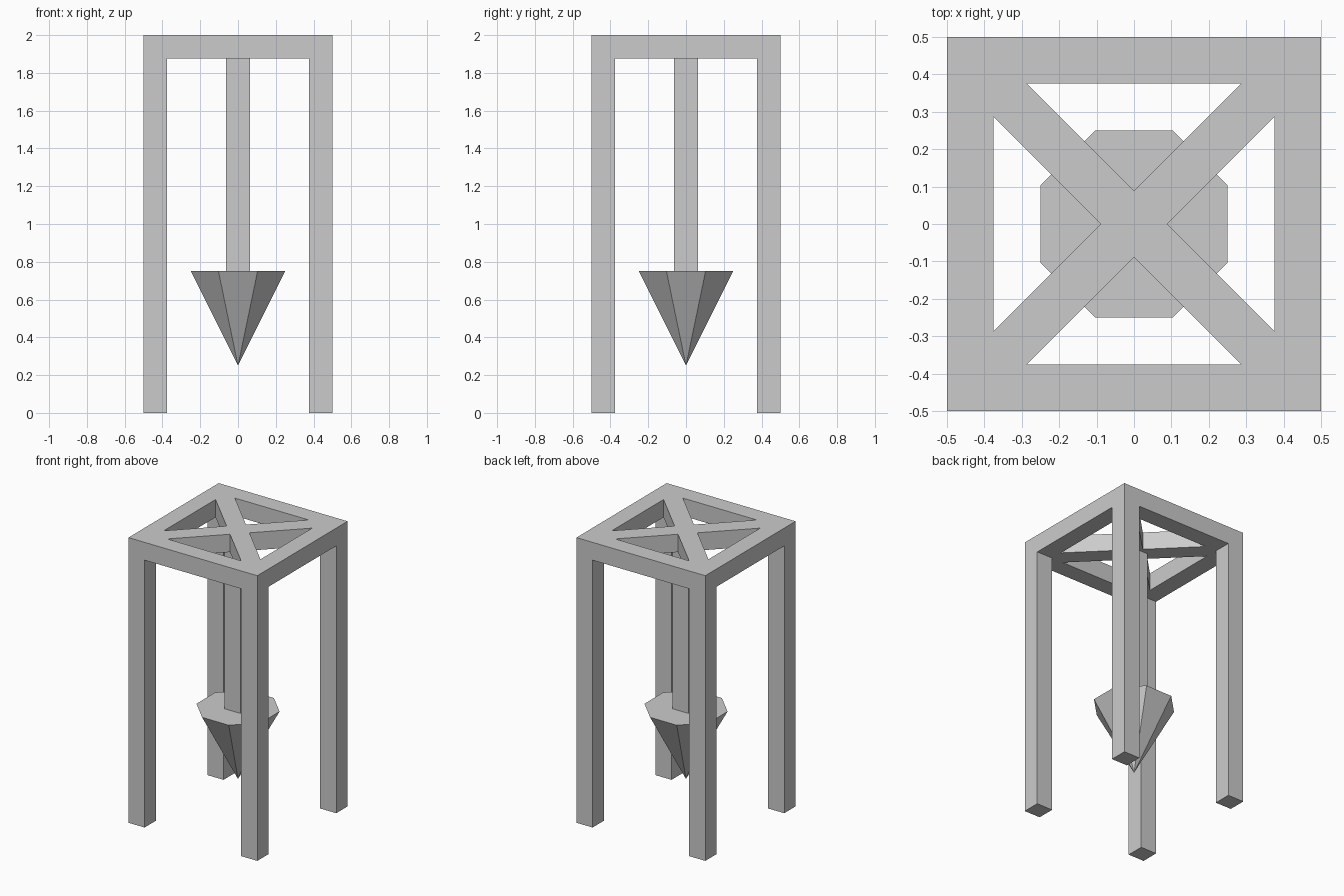
import bpy, bmesh, math
from mathutils import Matrix

if "Cube" in bpy.data.objects:
    bpy.data.objects.remove(bpy.data.objects["Cube"])

grey = bpy.data.materials.new("plain grey")
grey.diffuse_color = (0.6, 0.6, 0.6, 1)
grey.use_nodes = True
grey.node_tree.nodes["Principled BSDF"].inputs["Base Color"].default_value = grey.diffuse_color

T = 0.125           # beam thickness
IN = 0.5 - T        # inner edge of the frame
V = T / math.sqrt(2)  # where the diagonal braces meet


def make(name, bm):
    bmesh.ops.recalc_face_normals(bm, faces=bm.faces)
    me = bpy.data.meshes.new(name)
    bm.to_mesh(me)
    bm.free()
    me.materials.append(grey)
    ob = bpy.data.objects.new(name, me)
    bpy.context.collection.objects.link(ob)
    return ob


def prism(name, points, z0, z1):
    bm = bmesh.new()
    face = bm.faces.new([bm.verts.new((x, y, z0)) for x, y in points])
    ext = bmesh.ops.extrude_face_region(bm, geom=[face], use_keep_orig=True)
    verts = [g for g in ext["geom"] if isinstance(g, bmesh.types.BMVert)]
    bmesh.ops.translate(bm, vec=(0, 0, z1 - z0), verts=verts)
    return make(name, bm)


def rect(hx, hy):
    return [(-hx, -hy), (hx, -hy), (hx, hy), (-hx, hy)]


def cut(target, cutter):
    cutter.hide_render = True
    cutter.hide_set(True)
    mod = target.modifiers.new("cut", 'BOOLEAN')
    mod.operation = 'DIFFERENCE'
    mod.solver = 'EXACT'
    mod.object = cutter


# Four-legged stand: a block opened through both sides
stand = prism("stand", rect(0.5, 0.5), 0, 2)
cut(stand, prism("opening_front_cutter", rect(IN, 1), -1, 2 - T))
cut(stand, prism("opening_side_cutter", rect(1, IN), -1, 2 - T))

# Triangular holes leave the crossed braces in the top
for i in range(4):
    tri = [(0, V), (IN - V, IN), (V - IN, IN)]
    hole = prism(f"top_hole_cutter_{i + 1}", tri, 1.5, 2.5)
    hole.data.transform(Matrix.Rotation(i * math.pi / 2, 4, 'Z'))
    cut(stand, hole)

# Apply the cuts and remove the helpers
bpy.context.view_layer.update()
result = bpy.data.meshes.new_from_object(
    stand.evaluated_get(bpy.context.evaluated_depsgraph_get()))
stand.modifiers.clear()
stand.data = result
for ob in list(bpy.data.objects):
    if "cutter" in ob.name:
        bpy.data.objects.remove(ob)

# Hanging rod
prism("rod", rect(T / 2, T / 2), 0.75, 2 - T)

# Eight-sided pointed weight
bm = bmesh.new()
bmesh.ops.create_cone(
    bm, cap_ends=True, segments=8, radius1=0, radius2=0.25 / math.cos(math.pi / 8),
    depth=0.5, matrix=Matrix.Translation((0, 0, 0.5)) @ Matrix.Rotation(math.pi / 8, 4, 'Z'))
bmesh.ops.remove_doubles(bm, verts=bm.verts, dist=1e-5)
weight = make("pointed_weight", bm)
